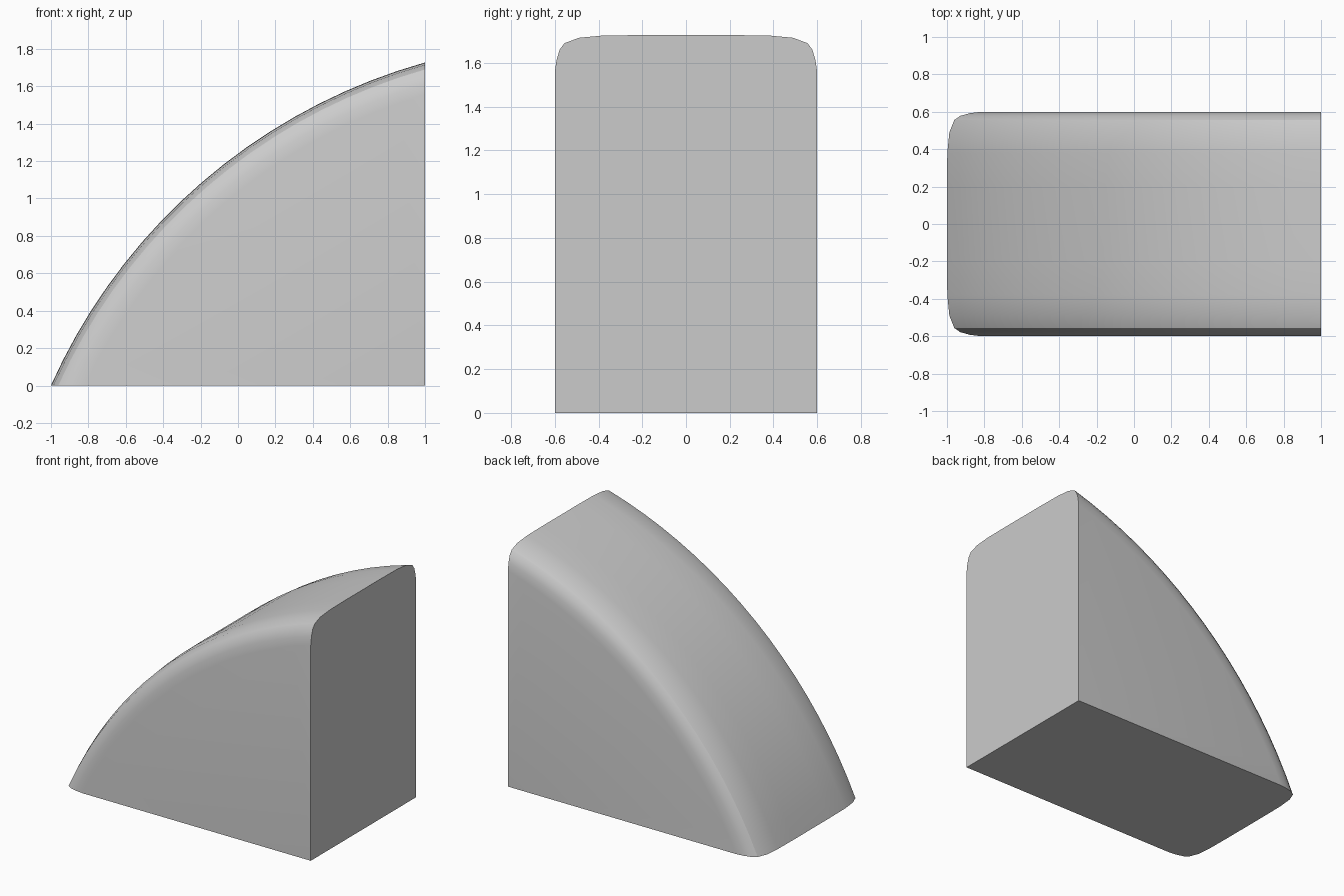
import bpy, bmesh, math

if "Cube" in bpy.data.objects:
    bpy.data.objects.remove(bpy.data.objects["Cube"])

# Curved top is a circular arc; rounded sides come from shrinking its radius
CX, CZ, R, N = 1.839, -1.2665, 3.109, 18
half = [(0.6, 0.165), (0.592, 0.11), (0.578, 0.065), (0.556, 0.036),
        (0.49, 0.012), (0.38, 0.002), (0.2, 0.0)]  # (y, inset)
section = [(-y, d) for y, d in half] + [(0, 0)] + [(y, d) for y, d in reversed(half)]

bm = bmesh.new()
rows = []
for y, d in section:
    r = R - d
    a0 = math.pi - math.asin(-CZ / r)      # arc meets the ground
    a1 = math.acos((1 - CX) / r)           # arc meets the back plane
    row = []
    for i in range(N + 1):
        a = a0 + (a1 - a0) * i / N
        row.append(bm.verts.new((CX + r * math.cos(a), y, CZ + r * math.sin(a))))
    rows.append(row)

# Curved skin
for p, q in zip(rows, rows[1:]):
    for i in range(N):
        bm.faces.new((p[i], q[i], q[i + 1], p[i + 1]))

# Flat sides, base and upright end
c0 = bm.verts.new((1, -0.6, 0))
c1 = bm.verts.new((1, 0.6, 0))
bm.faces.new(rows[0] + [c0])
bm.faces.new(rows[-1] + [c1])
bm.faces.new([r[0] for r in rows] + [c1, c0])
bm.faces.new([r[-1] for r in rows] + [c1, c0])
bmesh.ops.recalc_face_normals(bm, faces=bm.faces)

mesh = bpy.data.meshes.new("curved_wedge")
bm.to_mesh(mesh)
bm.free()
wedge = bpy.data.objects.new("curved_wedge", mesh)
bpy.context.collection.objects.link(wedge)
bpy.context.view_layer.objects.active = wedge
wedge.select_set(True)
bpy.ops.object.shade_smooth_by_angle(angle=math.radians(30))
